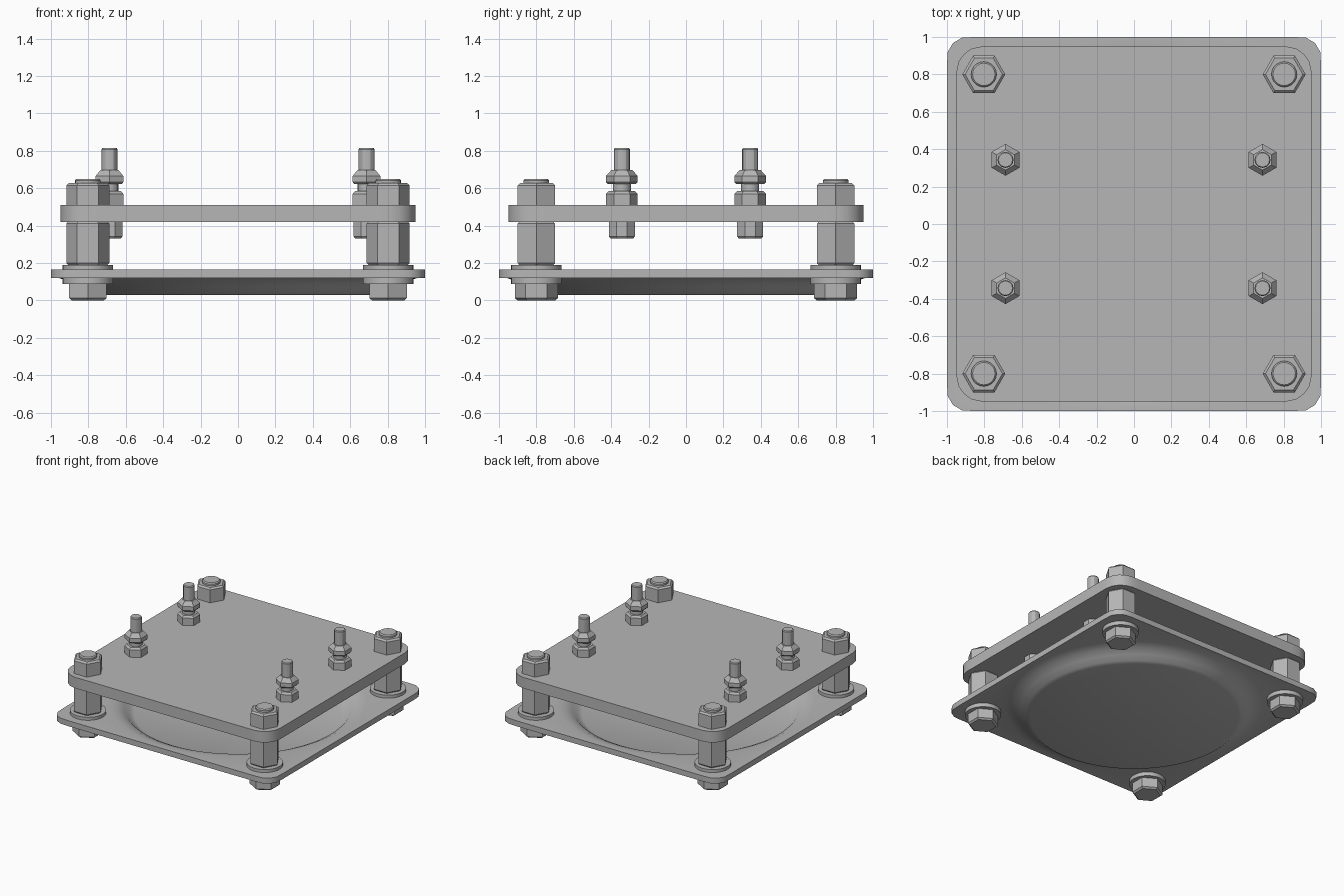
import bpy, bmesh, math

if "Cube" in bpy.data.objects:
    bpy.data.objects.remove(bpy.data.objects["Cube"])

STEEL = bpy.data.materials.new("grey_steel")
STEEL.diffuse_color = (0.47, 0.47, 0.47, 1)
STEEL.use_nodes = True
STEEL.node_tree.nodes["Principled BSDF"].inputs["Base Color"].default_value = STEEL.diffuse_color


def finish(name, bm, angle=30):
    bmesh.ops.recalc_face_normals(bm, faces=bm.faces)
    me = bpy.data.meshes.new(name)
    bm.to_mesh(me)
    bm.free()
    me.materials.append(STEEL)
    ob = bpy.data.objects.new(name, me)
    bpy.context.collection.objects.link(ob)
    bpy.ops.object.select_all(action='DESELECT')
    ob.select_set(True)
    bpy.context.view_layer.objects.active = ob
    bpy.ops.object.shade_smooth_by_angle(angle=math.radians(angle))
    return ob


def loft(name, loops, angle=30):
    """Skin a stack of equal-length loops and cap both ends."""
    bm = bmesh.new()
    rings = [[bm.verts.new(p) for p in loop] for loop in loops]
    n = len(rings[0])
    for a, b in zip(rings, rings[1:]):
        for i in range(n):
            j = (i + 1) % n
            bm.faces.new((a[i], a[j], b[j], b[i]))
    bm.faces.new(rings[0])
    bm.faces.new(rings[-1])
    return finish(name, bm, angle)


def ring(r, z, n, x=0, y=0, turn=0):
    return [(x + r * math.cos(turn + math.tau * i / n),
             y + r * math.sin(turn + math.tau * i / n), z) for i in range(n)]


def rounded_square(half, corner, z, n=160):
    """Rounded square sampled by angle, so it bridges cleanly to circles."""
    pts = []
    for i in range(n):
        a = math.tau * i / n
        c, s = math.cos(a), math.sin(a)
        lo, hi = 0, 2 * half
        for _ in range(30):
            t = (lo + hi) / 2
            qx = max(abs(c * t) - half + corner, 0)
            qy = max(abs(s * t) - half + corner, 0)
            lo, hi = (t, hi) if math.hypot(qx, qy) < corner else (lo, t)
        pts.append((c * lo, s * lo, z))
    return pts


def turned(name, x, y, profile, sides, turn=0, angle=30):
    return loft(name, [ring(r, z, sides, x, y, turn) for r, z in profile], angle)


# Lower plate with the pressed dish: underside, rim, then upper surface
under = [(0.78, 0.03), (0.81, 0.04), (0.85, 0.072), (0.90, 0.102), (0.96, 0.12)]
upper = [(0.96, 0.165), (0.90, 0.155), (0.85, 0.13), (0.81, 0.09), (0.77, 0.07)]
loft("lower_dished_plate",
     [ring(r, z, 160) for r, z in under]
     + [rounded_square(1.0, 0.11, 0.12), rounded_square(1.0, 0.11, 0.165)]
     + [ring(r, z, 160) for r, z in upper])

# Upper flat plate
loft("upper_plate", [rounded_square(0.95, 0.14, 0.42), rounded_square(0.95, 0.14, 0.51)])

HALF_HEX = math.pi / 6
for sx in (-1, 1):
    for sy in (-1, 1):
        # Corner bolts: head, washers, hex spacer, nut and bolt end
        x, y = 0.803 * sx, 0.8 * sy
        turned("bolt_head", x, y, [(0.1, 0), (0.115, 0.012), (0.115, 0.09)], 6, HALF_HEX)
        turned("lower_washer", x, y, [(0.135, 0.088), (0.135, 0.121)], 32)
        turned("upper_washer", x, y, [(0.135, 0.164), (0.135, 0.19)], 32)
        turned("hex_spacer", x, y,
               [(0.105, 0.189), (0.115, 0.2), (0.115, 0.41), (0.105, 0.421)], 6)
        turned("corner_nut", x, y, [(0.115, 0.509), (0.115, 0.615), (0.1, 0.628)], 6)
        turned("bolt_end", x, y, [(0.068, 0.6), (0.068, 0.642), (0.06, 0.65)], 20)

        # Inner studs: lower nut, two upper nuts and threaded stud
        x, y = 0.687 * sx, 0.343 * sy
        turned("stud_lower_nut", x, y,
               [(0.065, 0.33), (0.075, 0.342), (0.075, 0.421)], 8, math.pi / 8)
        turned("stud_base_nut", x, y,
               [(0.085, 0.509), (0.085, 0.57), (0.07, 0.585)], 6, HALF_HEX)
        turned("stud_collar", x, y, [(0.048, 0.58), (0.048, 0.63)], 16)
        turned("stud_lock_nut", x, y,
               [(0.075, 0.622), (0.085, 0.632), (0.085, 0.665), (0.055, 0.698)], 6, HALF_HEX)
        turned("stud_rod", x, y, [(0.043, 0.69), (0.043, 0.808), (0.038, 0.815)], 12)
